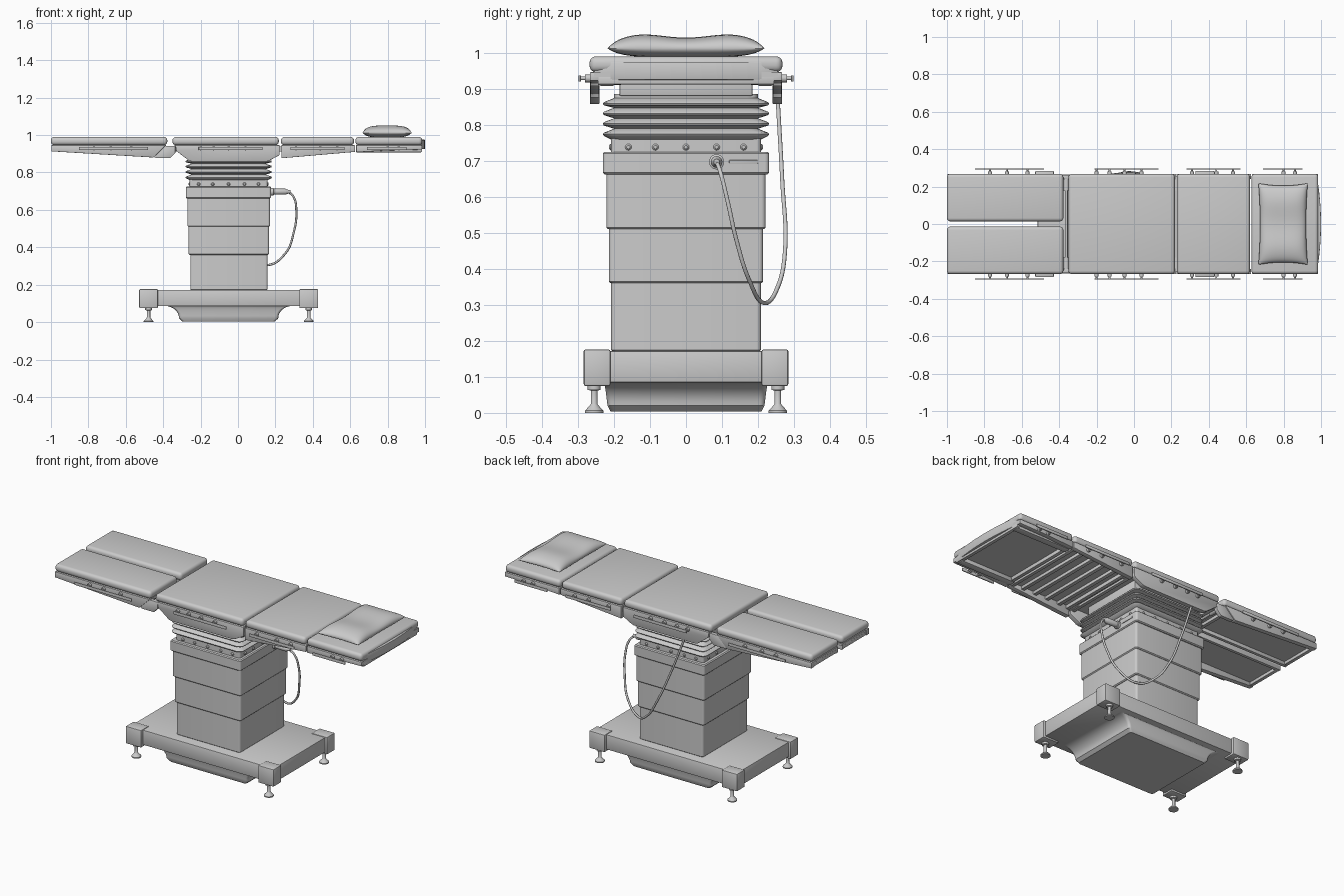
import bpy, bmesh, math
from mathutils import Matrix, Vector

if "Cube" in bpy.data.objects:
    bpy.data.objects.remove(bpy.data.objects["Cube"])


def finish(name, bm):
    bmesh.ops.recalc_face_normals(bm, faces=bm.faces[:])
    me = bpy.data.meshes.new(name)
    bm.to_mesh(me)
    bm.free()
    ob = bpy.data.objects.new(name, me)
    bpy.context.collection.objects.link(ob)
    return ob


def box(name, x0, x1, y0, y1, z0, z1, bevel=0.0, seg=2):
    bm = bmesh.new()
    bmesh.ops.create_cube(bm, size=1)
    for v in bm.verts:
        v.co = Vector(((x0 + x1) / 2 + v.co.x * (x1 - x0), (y0 + y1) / 2 + v.co.y * (y1 - y0),
                       (z0 + z1) / 2 + v.co.z * (z1 - z0)))
    if bevel:
        bmesh.ops.bevel(bm, geom=bm.edges[:], offset=bevel, segments=seg, profile=0.5, affect='EDGES')
    return finish(name, bm)


def prism(name, pts, a0, a1, axis='Y', bevel=0.0):
    """Extrude an xz outline along y, or an xy outline along z."""
    bm = bmesh.new()
    put = (lambda p, a: (p[0], a, p[1])) if axis == 'Y' else (lambda p, a: (p[0], p[1], a))
    f = bm.faces.new([bm.verts.new(put(p, a0)) for p in pts])
    ext = bmesh.ops.extrude_face_region(bm, geom=[f])
    d = (0, a1 - a0, 0) if axis == 'Y' else (0, 0, a1 - a0)
    bmesh.ops.translate(bm, vec=d, verts=[g for g in ext['geom'] if isinstance(g, bmesh.types.BMVert)])
    if bevel:
        bmesh.ops.bevel(bm, geom=bm.edges[:], offset=bevel, segments=2, profile=0.5, affect='EDGES')
    return finish(name, bm)


def loft(name, rings):
    """Stack rounded rectangles: (x0, x1, half_y, z, corner radius)."""
    bm = bmesh.new()
    loops = []
    for x0, x1, hy, z, r in rings:
        loop = []
        for k, (cx, cy) in enumerate([(x1 - r, hy - r), (x0 + r, hy - r), (x0 + r, r - hy), (x1 - r, r - hy)]):
            for i in range(5):
                a = math.pi / 2 * (k + i / 4)
                loop.append(bm.verts.new((cx + r * math.cos(a), cy + r * math.sin(a), z)))
        loops.append(loop)
    n = len(loops[0])
    for a, b in zip(loops, loops[1:]):
        for i in range(n):
            bm.faces.new((a[i], a[(i + 1) % n], b[(i + 1) % n], b[i]))
    bm.faces.new(loops[0])
    bm.faces.new(loops[-1])
    return finish(name, bm)


def lathe(name, origin, axis, prof, seg=20):
    """Revolve (radius, height) pairs around an axis."""
    bm = bmesh.new()
    rot = Vector((0, 0, 1)).rotation_difference(Vector(axis)).to_matrix().to_4x4()
    mat = Matrix.Translation(origin) @ rot
    loops = [[bm.verts.new(mat @ Vector((r * math.cos(2 * math.pi * i / seg), r * math.sin(2 * math.pi * i / seg), h)))
              for i in range(seg)] for r, h in prof]
    for a, b in zip(loops, loops[1:]):
        for i in range(seg):
            bm.faces.new((a[i], a[(i + 1) % seg], b[(i + 1) % seg], b[i]))
    bm.faces.new(loops[0])
    bm.faces.new(loops[-1])
    return finish(name, bm)


# Base: plate, concave tub, corner blocks, levelling feet
box("base_plate", -0.515, 0.415, -0.265, 0.265, 0.085, 0.172, 0.004)
tub = []
for i in range(9):
    a = math.pi / 2 * i / 8
    f = 1 - math.cos(a)
    tub.append((-0.315 - 0.075 * f, 0.215 + 0.075 * f, 0.218 + 0.012 * i / 8, 0.02 + 0.066 * math.sin(a), 0.015))
loft("base_tub", [(-0.298, 0.198, 0.21, 0.004, 0.015)] + tub)
for x in (-0.478, 0.378):
    for s in (-1, 1):
        y = s * 0.247
        box("base_corner_block", x - 0.05, x + 0.05, y - 0.037, y + 0.037, 0.075, 0.176, 0.005)
        lathe("levelling_foot", (x, s * 0.255, 0), (0, 0, 1),
              [(0.026, 0), (0.026, 0.006), (0.02, 0.012), (0.011, 0.022), (0.009, 0.025), (0.009, 0.062),
               (0.018, 0.064), (0.018, 0.078)])

# Telescoping column
def tier(name, x0, x1, hy, z0, z1):
    c = 0.005
    loft(name, [(x0 + c, x1 - c, hy - c, z0, 0.012), (x0, x1, hy, z0 + c, 0.012),
                (x0, x1, hy, z1 - c, 0.012), (x0 + c, x1 - c, hy - c, z1, 0.012)])

tier("column_lower", -0.255, 0.158, 0.208, 0.17, 0.37)
tier("column_middle", -0.264, 0.166, 0.214, 0.36, 0.52)
tier("column_upper", -0.271, 0.171, 0.221, 0.51, 0.68)
tier("column_cap", -0.279, 0.177, 0.231, 0.662, 0.725)
tier("bellows_collar", -0.258, 0.158, 0.208, 0.72, 0.77)

# Collar screws on all four sides
screw = [(0.009, 0), (0.009, 0.003), (0.005, 0.007)]
for t in (-0.16, -0.085, 0, 0.085, 0.16):
    for s in (-1, 1):
        lathe("collar_screw", (-0.05 + t, s * 0.207, 0.738), (0, s, 0), screw, 12)
        lathe("collar_screw", (-0.05 + s * 0.207, t, 0.738), (s, 0, 0), screw, 12)

# Bellows folds
rings = [(-0.25, 0.15, 0.2, 0.755, 0.03)]
for z in (0.774, 0.803, 0.832, 0.859):
    rings += [(-0.278, 0.178, 0.228, z - 0.005, 0.03), (-0.281, 0.181, 0.231, z, 0.03),
              (-0.278, 0.178, 0.228, z + 0.004, 0.03), (-0.248, 0.148, 0.2, z + 0.015, 0.03)]
loft("bellows", rings + [(-0.245, 0.145, 0.2, 0.885, 0.03)])
box("top_platform", -0.25, 0.15, -0.185, 0.185, 0.88, 0.935, 0.004)

# Mattress pads
box("seat_pad", -0.35, 0.218, -0.268, 0.268, 0.946, 0.99, 0.018, 4)
box("back_pad", 0.23, 0.62, -0.268, 0.268, 0.946, 0.99, 0.018, 4)
box("head_pad", 0.628, 0.985, -0.268, 0.268, 0.946, 0.99, 0.018, 4)
for s in (-1, 1):
    y0, y1 = sorted((s * 0.014, s * 0.268))
    box("leg_pad", -1, -0.378, y0, y1, 0.946, 0.99, 0.018, 4)
bow = [(0.978 + 0.022 * (1 - (t / 6) ** 2), 0.255 * t / 6) for t in range(-6, 7)]
prism("head_end_bow", [(0.96, -0.255)] + bow + [(0.96, 0.255)], 0.925, 0.975, 'Z', 0.003)

# Pillow: two puffed sheets sharing a pinched rim
bm = bmesh.new()
N, M = 20, 28
for side in (1, -1):
    g = {}
    for i in range(N + 1):
        for j in range(M + 1):
            u, v = math.sin(math.pi * (i / N - 0.5)), math.sin(math.pi * (j / M - 0.5))
            x = 0.797 + 0.132 * u * (0.93 + 0.07 * v * v)
            y = 0.218 * v * (0.94 + 0.06 * u * u)
            f = math.sqrt(max(0, (1 - u ** 4) * (1 - v ** 4)))
            dip = 0.012 * math.cos(math.pi * min(1, abs(v) / 0.7)) if abs(v) < 0.7 else -0.012
            h = 0.036 - dip * 0.5 if side > 0 else -0.025
            g[i, j] = bm.verts.new((x, y, 1.012 + h * f))
    for i in range(N):
        for j in range(M):
            bm.faces.new((g[i, j], g[i + 1, j], g[i + 1, j + 1], g[i, j + 1]))
bmesh.ops.remove_doubles(bm, verts=bm.verts[:], dist=0.0003)
finish("pillow", bm)

# Deck panels under each pad, with end and cross bars
for name, x0, x1 in (("seat", -0.34, 0.215), ("back", 0.232, 0.62), ("head", 0.632, 0.985)):
    box(name + "_deck", x0, x1, -0.255, 0.255, 0.932, 0.947)
    for x in (x0, x1 - 0.02):
        box(name + "_end_bar", x, x + 0.02, -0.245, 0.245, 0.912, 0.935, 0.002)
for x in (0.29, 0.37, 0.45, 0.53):
    box("back_cross_bar", x, x + 0.022, -0.245, 0.245, 0.915, 0.934, 0.002)
for s in (-1, 1):
    y0, y1 = sorted((s * 0.02, s * 0.258))
    box("leg_deck", -0.995, -0.385, y0, y1, 0.932, 0.947)
    for x in (-0.996, -0.42):
        box("leg_end_bar", x, x + 0.02, y0, y1, 0.915, 0.935, 0.002)
    y0, y1 = sorted((s * 0.018, s * 0.036))
    box("leg_inner_bar", -0.995, -0.39, y0, y1, 0.912, 0.935, 0.002)

# Side skirts, hinge links, rails with mounting pins
skirts = {
    "leg": [(-0.998, 0.946), (-0.998, 0.913), (-0.452, 0.88), (-0.385, 0.946)],
    "hinge_link": [(-0.4, 0.942), (-0.45, 0.885), (-0.44, 0.877), (-0.362, 0.877), (-0.335, 0.905), (-0.335, 0.942)],
    "seat": [(-0.335, 0.946), (-0.33, 0.915), (-0.262, 0.863), (-0.245, 0.858), (0.15, 0.858), (0.165, 0.862),
             (0.222, 0.893), (0.222, 0.946)],
    "back": [(0.232, 0.946), (0.232, 0.876), (0.625, 0.91), (0.625, 0.946)],
    "head": [(0.632, 0.946), (0.632, 0.908), (0.8, 0.918), (0.985, 0.922), (0.985, 0.946)],
}
rails = [(-0.85, -0.48, (-0.77, -0.68, -0.57)), (-0.21, 0.13, (-0.2, -0.13, -0.05, 0.04)),
         (0.28, 0.57, (0.31, 0.44, 0.53)), (0.69, 0.9, (0.8, 0.86))]
for s in (-1, 1):
    for name, pts in skirts.items():
        outer = 0.262 if name == "hinge_link" else 0.267
        y0, y1 = sorted((s * 0.24, s * outer))
        prism(name + "_skirt", pts, y0, y1, bevel=0.002)
    y0, y1 = sorted((s * 0.292, s * 0.298))
    for x0, x1, pins in rails:
        box("side_rail", x0, x1, y0, y1, 0.92, 0.937, 0.001)
        for x in pins:
            lathe("rail_pin", (x, s * 0.262, 0.929), (0, s, 0),
                  [(0.011, 0), (0.011, 0.018), (0.005, 0.018), (0.005, 0.032)], 12)
    for x, z in ((-0.362, 0.925), (0.226, 0.925)):
        y0 = s * 0.21
        lathe("hinge_barrel", (x, y0, z), (0, s, 0), [(0.014, -0.03), (0.014, 0.045)], 16)
for x in (-0.362, 0.226):
    lathe("hinge_shaft", (x, -0.24, 0.925), (0, 1, 0), [(0.008, 0), (0.008, 0.48)], 12)
box("head_lower_bracket", 0.63, 0.98, 0.2, 0.24, 0.908, 0.932, 0.003)
box("head_lower_bracket", 0.63, 0.98, -0.24, -0.2, 0.908, 0.932, 0.003)

# Cable plug, slot and hanging cable
lathe("cable_plug", (0.17, 0.085, 0.697), (1, 0, 0),
      [(0.021, 0), (0.021, 0.02), (0.016, 0.022), (0.016, 0.085), (0.012, 0.092), (0.008, 0.11)])
box("column_slot", 0.17, 0.18, 0.12, 0.2, 0.692, 0.702, 0.002)
path = [(0.27, 0.085, 0.697), (0.297, 0.095, 0.67), (0.312, 0.115, 0.59), (0.298, 0.14, 0.48), (0.255, 0.175, 0.37),
        (0.155, 0.218, 0.305), (0.07, 0.255, 0.35), (0.0, 0.275, 0.45), (-0.09, 0.267, 0.65), (-0.17, 0.255, 0.865)]
cu = bpy.data.curves.new("cable", 'CURVE')
cu.dimensions = '3D'
cu.bevel_depth = 0.006
cu.bevel_resolution = 2
cu.use_fill_caps = True
sp = cu.splines.new('BEZIER')
sp.bezier_points.add(len(path) - 1)
for p, co in zip(sp.bezier_points, path):
    p.co = co
    p.handle_left_type = p.handle_right_type = 'AUTO'
bpy.context.collection.objects.link(bpy.data.objects.new("cable", cu))

# Smooth shading with sharp edges kept
for ob in bpy.context.scene.objects:
    ob.select_set(ob.type == 'MESH')
    if ob.type == 'MESH':
        bpy.context.view_layer.objects.active = ob
bpy.ops.object.shade_smooth_by_angle(angle=math.radians(35))
